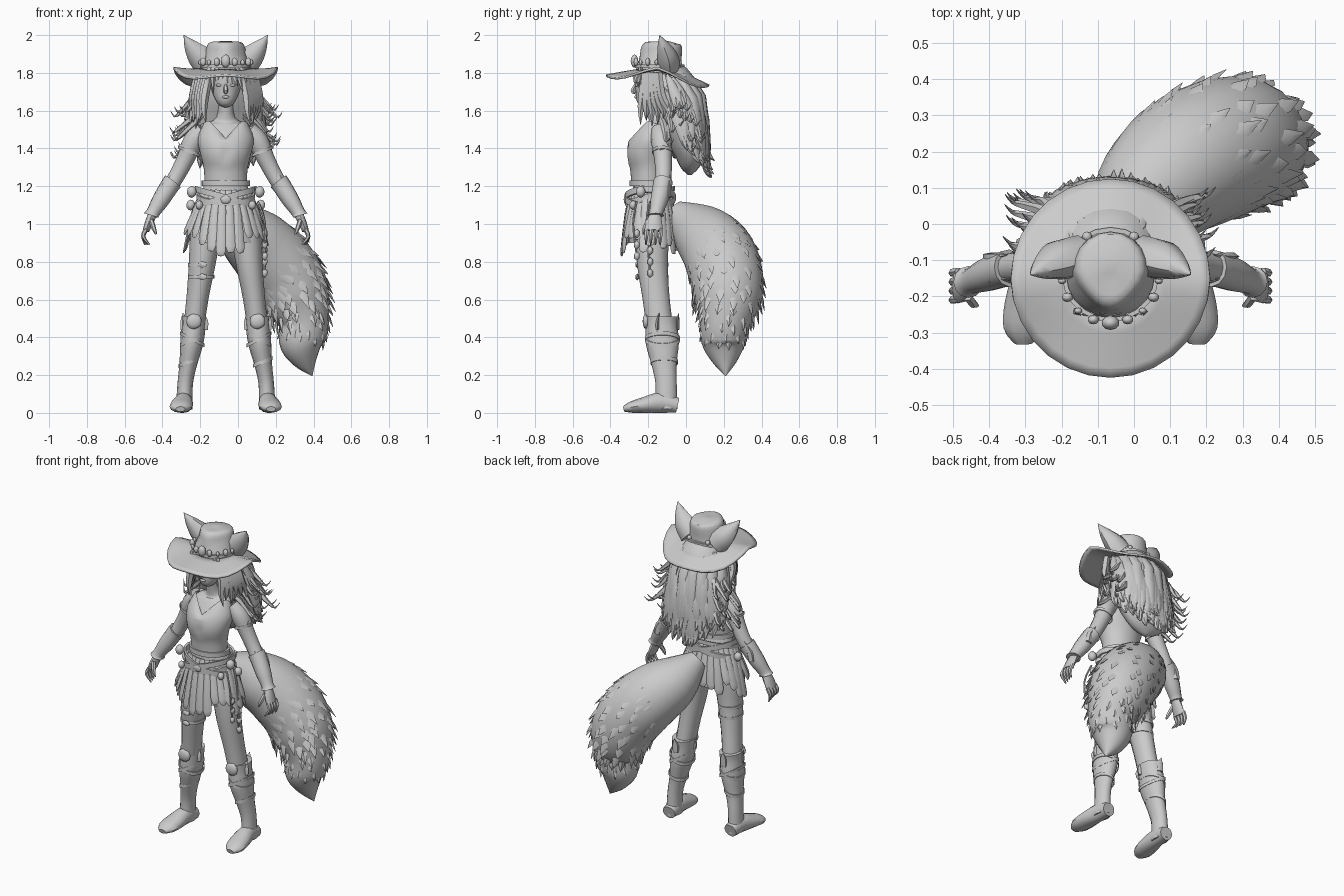
import bpy, bmesh, random
from math import sin, cos, pi, radians
from mathutils import Vector, Matrix

random.seed(4)
rnd = random.uniform
if "Cube" in bpy.data.objects:
    bpy.data.objects.remove(bpy.data.objects["Cube"])

BODY_X = -.065          # the figure stands beside the middle because of the tail
SIDES = (("left", 1), ("right", -1))

clay = bpy.data.materials.new("light_grey")
clay.use_nodes = True
clay.diffuse_color = (.6, .6, .6, 1)
clay.node_tree.nodes["Principled BSDF"].inputs["Base Color"].default_value = (.6, .6, .6, 1)


def finish(name, bm, angle=45):
    bmesh.ops.recalc_face_normals(bm, faces=bm.faces)
    mesh = bpy.data.meshes.new(name)
    bm.to_mesh(mesh)
    bm.free()
    mesh.materials.append(clay)
    mesh.shade_smooth()
    mesh.set_sharp_from_angle(angle=radians(angle))
    obj = bpy.data.objects.new(name, mesh)
    obj.location.x = BODY_X
    bpy.context.collection.objects.link(obj)
    return obj


def smooth(points, steps):
    """Spline through rows of (x, y, z, radius, radius)."""
    rows = [list(p) + [p[3]] * (5 - len(p)) for p in points]
    out = []
    for i in range(len(rows) - 1):
        near = [rows[max(i - 1, 0)], rows[i], rows[i + 1], rows[min(i + 2, len(rows) - 1)]]
        for j in range(steps):
            t = j / steps
            out.append([.5 * (2 * b + (c - a) * t + (2 * a - 5 * b + 4 * c - d) * t * t
                              + (3 * b - a - 3 * c + d) * t ** 3) for a, b, c, d in zip(*near)])
    return out + [rows[-1]]


def loft(bm, points, sides=12, steps=3, mirror=1, ref=(1, 0, 0), caps=True):
    """Tube of elliptical rings square to the path."""
    rows = smooth(points, steps)
    path = [Vector((p[0] * mirror, p[1], p[2])) for p in rows]
    rings = []
    for i, p in enumerate(rows):
        t = (path[min(i + 1, len(path) - 1)] - path[max(i - 1, 0)]).normalized()
        u = Vector(ref)
        u = (u - t * u.dot(t)).normalized()
        v = t.cross(u)
        rx, ry = max(p[3], .001), max(p[4], .001)
        rings.append([bm.verts.new(path[i] + u * rx * cos(k * 2 * pi / sides)
                                   + v * ry * sin(k * 2 * pi / sides)) for k in range(sides)])
    for a, b in zip(rings, rings[1:]):
        for k in range(sides):
            m = (k + 1) % sides
            bm.faces.new((a[k], a[m], b[m], b[k]))
    if caps:
        bm.faces.new(rings[0])
        bm.faces.new(rings[-1])


def part(name, points, **options):
    bm = bmesh.new()
    loft(bm, points, **options)
    return finish(name, bm)


def pair(name, points, **options):
    for word, s in SIDES:
        part(word + "_" + name, points, mirror=s, **options)


def ball(bm, place, size, detail=2):
    bmesh.ops.create_icosphere(bm, subdivisions=detail, radius=1,
                               matrix=Matrix.Translation(place) @ Matrix.Diagonal((*size, 1)))


def band(bm, place, rx, ry, height, slope=0, lean=0, thick=.012, sides=20):
    """Elliptical strap that may tilt sideways or forward."""
    rings = []
    for k in range(sides):
        a = k * 2 * pi / sides
        ring = []
        for out, up in ((0, -1), (thick, -1), (thick, 1), (0, 1)):
            x, y = (rx + out) * cos(a), (ry + out) * sin(a)
            ring.append(bm.verts.new(Vector(place) + Vector((x, y, up * height / 2 + slope * x + lean * y))))
        rings.append(ring)
    for a, b in zip(rings, rings[1:] + rings[:1]):
        for k in range(4):
            bm.faces.new((a[k], a[k - 1], b[k - 1], b[k]))


# Torso, neck and head
part("torso", [(0, -.19, 1.16, .12, .09), (0, -.2, 1.26, .108, .083), (0, -.2, 1.38, .125, .09),
               (0, -.165, 1.47, .15, .075), (0, -.145, 1.525, .11, .06), (0, -.15, 1.565, .048),
               (0, -.17, 1.66, .042)], sides=16)
top = part("top", [(0, -.2, 1.22, .112, .09), (0, -.2, 1.3, .117, .097), (0, -.205, 1.38, .137, .112),
                   (0, -.185, 1.45, .148, .1), (0, -.155, 1.53, .118, .075)], sides=40, caps=False)
for v in top.data.vertices:      # plunging neckline and soft bust
    if v.co.y < -.17 and v.co.z > 1.44:
        dip = max(0, 1 - abs(v.co.x) / .09) * (v.co.z - 1.44)
        v.co.z -= dip * .9
        v.co.y -= dip * .4
    elif v.co.y < -.25 and 1.33 < v.co.z < 1.42:
        v.co.y += .012 * max(0, 1 - abs(v.co.x) / .04)
part("head", [(0, -.235, 1.625, .018), (0, -.225, 1.645, .045, .045), (0, -.2, 1.7, .072, .075),
              (0, -.185, 1.76, .082, .09), (0, -.17, 1.85, .075, .085)], sides=16)
part("nose", [(0, -.265, 1.74, .008), (0, -.282, 1.705, .013), (0, -.268, 1.695, .009)], sides=6)
bm = bmesh.new()
ball(bm, (0, -.266, 1.672), (.02, .008, .008))
for s in (-1, 1):
    ball(bm, (s * .035, -.262, 1.735), (.017, .008, .008))
finish("lips_and_eyes", bm)

# Hair: a back mass, broad locks, thin wisps, fringe and front strands
part("hair_mass", [(0, -.14, 1.82, .11, .1), (0, -.08, 1.72, .15, .135), (0, -.03, 1.6, .185, .125),
                   (0, .0, 1.48, .19, .105), (0, .02, 1.38, .165, .085), (0, .02, 1.3, .1, .05),
                   (0, .02, 1.26, .01)], sides=20)
bm = bmesh.new()
for i in range(44):
    a = pi * (i + rnd(0, 1)) / 44
    c, b = cos(a), sin(a)
    low, high = 1.42 - .15 * b + rnd(-.04, .07), rnd(1.6, 1.72)
    loft(bm, [(.14 * c, -.11 + .11 * b, high + .08, .012, .008), (.18 * c, -.06 + .15 * b, high - .04, .034, .018),
              (.2 * c, -.025 + .14 * b, low + .12, .034, .016), (.205 * c, -.01 + .125 * b, low + .04, .018),
              (.21 * c, .0 + .13 * b + rnd(0, .025), low, .001)], sides=6, steps=2, ref=(-b, c, 0))
finish("hair_locks", bm)
bm = bmesh.new()
for s in (-1, 1):
    for i in range(18):
        y, high, reach = rnd(-.11, .09), rnd(1.5, 1.78), rnd(.2, .27)
        loft(bm, [(.1, y * .8 - .06, high, .014), (.16, y * .9 - .02, high - .06, .017),
                  (reach - .02, y, high - .13, .011), (reach + .01, y + .01, high - .15, .006),
                  (reach + .03, y + .03, high - .12, .001)], sides=5, steps=2, mirror=s)
finish("hair_wisps", bm)
bm = bmesh.new()
for i in range(9):
    x = (i - 4) * .021
    loft(bm, [(x, -.24, 1.83, .017, .012), (x * 1.1, -.272 + abs(x) * .35, 1.78, .015, .01),
              (x * 1.25 + .012, -.27 + abs(x) * .4, 1.71 + rnd(0, .035) - abs(x) * .3, .001)],
         sides=5, steps=2)
for s in (-1, 1):
    for k in range(6):
        x = .085 + k * .013
        loft(bm, [(x, -.22 + k * .015, 1.8, .02), (x + .025, -.23 + k * .02, 1.68, .023),
                  (x + .03, -.24 + k * .03, 1.6, .016), (x + rnd(-.01, .05), -.24 + k * .03, rnd(1.5, 1.56), .001)],
             sides=5, mirror=s)
finish("fringe_and_front_strands", bm)

# Hat: dented crown, curled brim, ears and bead band
crown = part("hat_crown", [(0, -.14, 1.79, .13, .125), (0, -.137, 1.86, .117, .113),
                           (0, -.13, 1.93, .103, .11), (0, -.128, 1.958, .09, .1),
                           (0, -.127, 1.966, .06, .07), (0, -.127, 1.968, .01)], sides=20, steps=2)
for v in crown.data.vertices:     # pinch the front of the crown and lower its tip
    if v.co.z > 1.88 and v.co.y < -.14:
        v.co.x *= 1 + 3 * (v.co.y + .14)
        v.co.z += .15 * (v.co.y + .14)
bm = bmesh.new()
rings = []
for k in range(28):
    a = k * 2 * pi / 28
    ring = []
    for t in (0, .3, .6, .85, 1):
        r = .1 + .175 * t
        fall = .085 * max(sin(a), 0) + .03 * max(-sin(a), 0)
        z = 1.822 - t * fall + .01 * t ** 3 * cos(a) ** 4 - .025 * t * sin(2 * a) ** 2
        ring.append(bm.verts.new((r * cos(a), -.15 + r * sin(a), z)))
    rings.append(ring)
for a, b in zip(rings, rings[1:] + rings[:1]):
    for k in range(4):
        bm.faces.new((a[k], a[k + 1], b[k + 1], b[k]))
brim = finish("hat_brim", bm)
brim.modifiers.new("thickness", "SOLIDIFY").thickness = .012
pair("ear", [(.09, -.09, 1.84, .075, .06), (.14, -.1, 1.89, .066, .055), (.185, -.12, 1.945, .038, .033),
             (.222, -.14, 2, .001)], sides=8)
bm = bmesh.new()
band(bm, (0, -.14, 1.835), .122, .119, .02)
for k in range(-4, 5):
    a = -pi / 2 + k * .36
    size = .025 if k == 0 else .011 + .005 * (k % 2)
    ball(bm, (.135 * cos(a), -.14 + .133 * sin(a), 1.85 + size / 2), (size, size * .8, size * 1.4))
for s in (-1, 1):
    ball(bm, (s * .065, -.035, 1.85), (.014, .014, .016))
finish("hat_beads", bm)

# Arms, hands, bracers and upper arm bands
pair("arm", [(.12, -.14, 1.5, .045), (.17, -.13, 1.44, .055), (.21, -.122, 1.35, .047),
             (.268, -.12, 1.24, .042), (.34, -.14, 1.13, .04), (.39, -.16, 1.045, .027)])
pair("palm", [(.385, -.16, 1.055, .024, .028), (.405, -.168, 1.01, .022, .042),
              (.422, -.172, .965, .018, .048)], sides=8)
for word, s in SIDES:
    bm = bmesh.new()
    for k in range(4):
        y = -.132 - k * .025
        loft(bm, [(.42, y, .975, .012), (.437, y - .003, .935, .011), (.427 - k * .008, y - .005, .89, .004)],
             sides=6, mirror=s)
    loft(bm, [(.395, -.2, 1.02, .013), (.38, -.22, .975, .012), (.368, -.225, .945, .005)], sides=6, mirror=s)
    finish(word + "_fingers", bm)
    bm = bmesh.new()
    loft(bm, [(.28, -.122, 1.225, .052), (.298, -.126, 1.2, .05), (.345, -.142, 1.125, .046),
              (.385, -.158, 1.06, .036), (.392, -.16, 1.045, .044)], mirror=s)
    for y, z in ((-.155, 1.2), (-.09, 1.2), (-.12, 1.17)):
        loft(bm, [(.335, y, z - .06, .022, .012), (.32, y, z, .022, .012), (.285, y + .005, z + .06, .001)],
             sides=5, mirror=s)
    finish(word + "_bracer", bm)
    bm = bmesh.new()
    band(bm, (s * .195, -.125, 1.385), .053, .051, .016, slope=s * .4, thick=.004, sides=12)
    ball(bm, (s * .235, -.13, 1.405), (.013, .02, .024), 1)
    finish(word + "_arm_band", bm)

# Skirt and belts
part("shorts", [(0, -.19, 1.21, .113, .088), (0, -.185, 1.1, .148, .105), (0, -.185, 1, .172, .118),
                (0, -.185, .9, .178, .12)], sides=20)
bm = bmesh.new()
for i in range(26):
    a = i * 2 * pi / 26
    c, b = cos(a), sin(a)
    low = rnd(.84, .95) - .02 * max(-b, 0)
    loft(bm, [(.125 * c, -.19 + .1 * b, 1.18, .016, .006), (.175 * c, -.188 + .128 * b, 1.06, .021, .009),
              (.215 * c, -.19 + .148 * b, low + .03, .026, .008), (.225 * c, -.19 + .153 * b, low, .008, .003)],
         sides=6, steps=2, ref=(-b, c, 0))
finish("skirt_strips", bm)
bm = bmesh.new()
band(bm, (0, -.195, 1.215), .116, .092, .03)
for slope in (-.28, .28):
    band(bm, (0, -.19, 1.14), .15, .124, .032, slope=slope)
band(bm, (0, -.19, 1.15), .143, .12, .026, lean=.3)
ball(bm, (0, -.318, 1.13), (.03, .012, .025))
for s in (-1, 1):
    for x, y, z, size in ((.18, -.24, 1.17, .026), (.185, -.17, 1.1, .024), (.14, -.28, 1.1, .02)):
        ball(bm, (s * x, y, z), (size, size, size * 1.2))
finish("belts_and_pouches", bm)
bm = bmesh.new()
for y, low in ((-.26, .83), (-.19, .74)):
    loft(bm, [(.17, y, 1.12, .006), (.208, y - .02, 1, .006), (.205, y, low, .006)], sides=6)
    for k in range(3):
        ball(bm, (.207, y, low + k * .06), (.017, .017, .025), 1)
finish("hanging_beads", bm)

# Legs, boots and straps
pair("leg", [(.085, -.18, 1.06, .09, .1), (.11, -.18, .92, .08, .09), (.126, -.177, .78, .07, .081),
             (.148, -.16, .62, .059, .072), (.168, -.14, .46, .055, .07)])
pair("boot", [(.168, -.13, .51, .067, .087), (.17, -.13, .46, .064, .084), (.18, -.125, .37, .061, .088),
              (.2, -.115, .25, .046, .065), (.215, -.105, .15, .041, .056), (.22, -.105, .02, .044, .06)])
pair("foot", [(.218, -.045, .04, .042, .04), (.222, -.13, .055, .048, .055), (.232, -.22, .042, .06, .042),
              (.24, -.29, .03, .056, .03), (.24, -.33, .02, .025, .014)])
for word, s in SIDES:
    bm = bmesh.new()
    ball(bm, (s * .168, -.212, .485), (.042, .018, .042))
    for x, z, slope in ((.177, .39, .5), (.177, .39, -.5), (.196, .27, .4)):
        band(bm, (s * x, -.125 + (.39 - z) * .08, z), z * .11 + .019, z * .17 + .023, .02, slope=slope, thick=.004)
    for x, y in ((.115, -.15), (.222, -.15), (.17, -.045)):
        loft(bm, [(x, y, .44, .02, .01), (x, y, .485, .022, .01), (x * 1.02, y + .008, .53, .001)],
             sides=5, mirror=s)
    finish(word + "_boot_straps", bm)
bm = bmesh.new()
for z in (.72, .785):
    band(bm, (-.13, -.175, z), .066, .078, .018, thick=.005)
    ball(bm, (-.125, -.258, z), (.03, .012, .018), 1)
finish("right_thigh_straps", bm)

# Bushy tail with overlapping tufts that lie flat and shrink towards the tip
spine = [(.02, -.06, 1.07, .06), (.09, .06, .97, .15), (.2, .16, .865, .19), (.31, .21, .74, .195),
         (.375, .22, .6, .18), (.415, .205, .47, .132), (.4, .2, .37, .118), (.42, .205, .28, .07),
         (.458, .21, .195, .001)]
part("tail", spine, sides=20, steps=4)
bm = bmesh.new()
rows = smooth(spine, 4)
for i in range(2, len(rows) - 10):
    p, along = Vector(rows[i][:3]), (Vector(rows[i + 1][:3]) - Vector(rows[i - 1][:3])).normalized()
    side = along.orthogonal().normalized()
    size = rows[i][3] / .19
    for k in range(9):
        out = Matrix.Rotation((k + i % 2 / 2 + rnd(-.3, .3)) * 2 * pi / 9, 3, along) @ side
        base = p + out * (rows[i][3] - .012)
        mid, tip = base + (along * .045 + out * .01) * size, base + (along * rnd(.07, .11) + out * .02) * size
        loft(bm, [(*base, .02, .008), (*mid, .022 * size, .008), (*tip, .001)], sides=4, steps=1,
             ref=along.cross(out))
finish("tail_tufts", bm)
